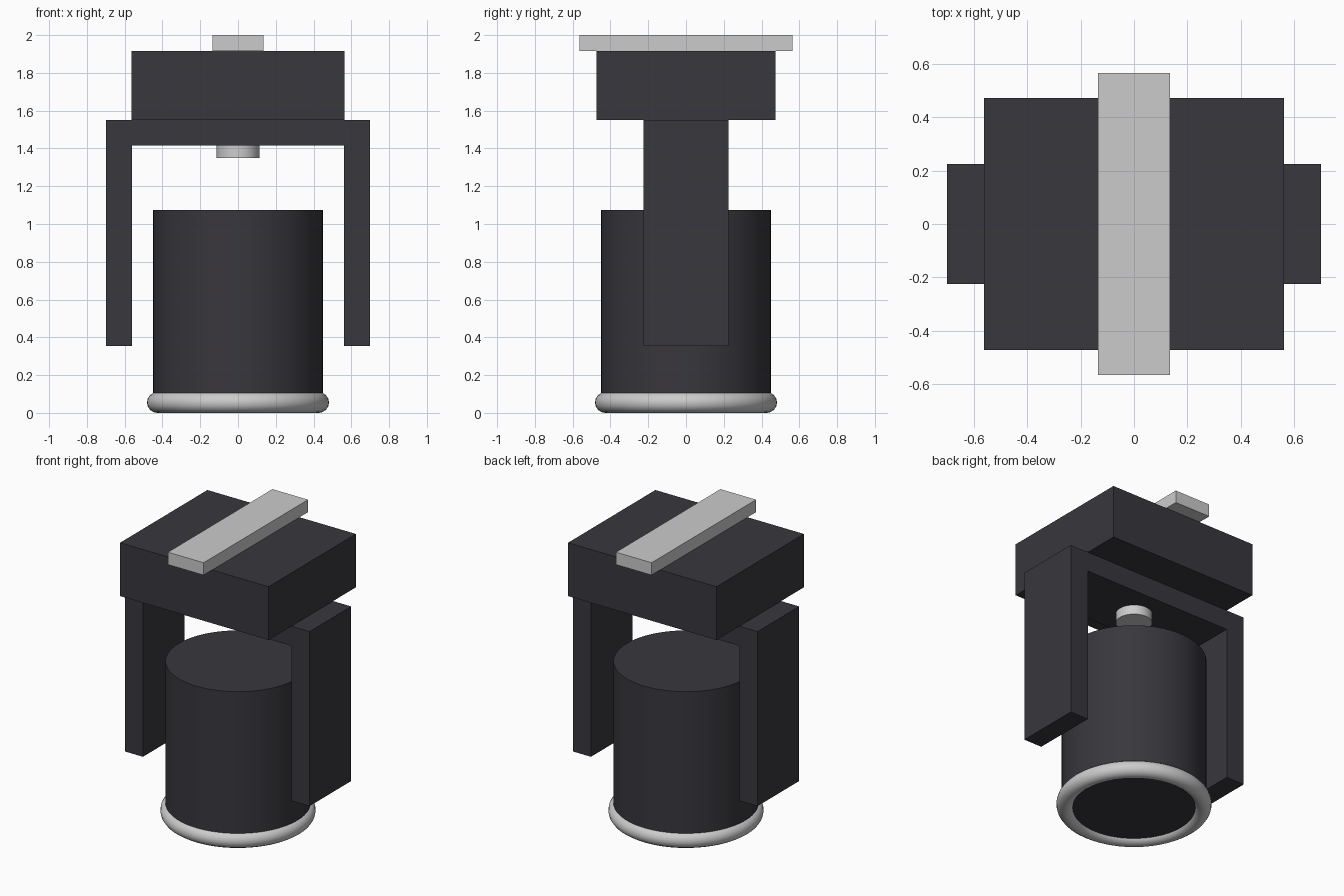
import bpy, bmesh
from math import radians

if "Cube" in bpy.data.objects:
    bpy.data.objects.remove(bpy.data.objects["Cube"])

dark = bpy.data.materials.new("dark_plastic")
dark.diffuse_color = (0.04, 0.038, 0.046, 1)
dark.use_nodes = True
dark.node_tree.nodes["Principled BSDF"].inputs["Base Color"].default_value = dark.diffuse_color


def box(name, size, z0, z1, mat=None):
    bpy.ops.mesh.primitive_cube_add(size=1, location=(0, 0, (z0 + z1) / 2))
    ob = bpy.context.object
    ob.name = name
    ob.scale = (size[0], size[1], z1 - z0)
    bpy.ops.object.transform_apply(location=False, scale=True)
    if mat:
        ob.data.materials.append(mat)
    return ob


def cylinder(name, r, z0, z1, mat=None):
    bpy.ops.mesh.primitive_cylinder_add(vertices=64, radius=r, depth=z1 - z0,
                                        location=(0, 0, (z0 + z1) / 2))
    ob = bpy.context.object
    ob.name = name
    bpy.ops.object.shade_smooth_by_angle(angle=radians(30))
    if mat:
        ob.data.materials.append(mat)
    return ob


# Lamp barrel and the ring round its lower rim
cylinder("barrel", 0.45, 0.027, 1.075, dark)
bpy.ops.mesh.primitive_torus_add(major_radius=0.427, minor_radius=0.055,
                                 major_segments=64, minor_segments=16,
                                 location=(0, 0, 0.055))
bpy.context.object.name = "rim_ring"
bpy.ops.object.shade_smooth()

# U-shaped yoke, extruded from its front profile
half = [(0.5625, 1.415), (0.5625, 0.355), (0.70, 0.355), (0.70, 1.55)]
profile = half + [(-x, z) for x, z in reversed(half)]
bm = bmesh.new()
face = bm.faces.new([bm.verts.new((x, -0.225, z)) for x, z in profile])
ext = bmesh.ops.extrude_face_region(bm, geom=[face])
moved = [v for v in ext["geom"] if isinstance(v, bmesh.types.BMVert)]
bmesh.ops.translate(bm, verts=moved, vec=(0, 0.45, 0))
bmesh.ops.recalc_face_normals(bm, faces=bm.faces)
mesh = bpy.data.meshes.new("yoke")
bm.to_mesh(mesh)
bm.free()
mesh.materials.append(dark)
bpy.context.collection.objects.link(bpy.data.objects.new("yoke", mesh))

# Pivot under the yoke, housing above it and mounting bar on top
cylinder("pivot", 0.113, 1.35, 1.43)
box("housing", (1.125, 0.945), 1.55, 1.915, dark)
box("mounting_bar", (0.27, 1.13), 1.915, 2.0)
